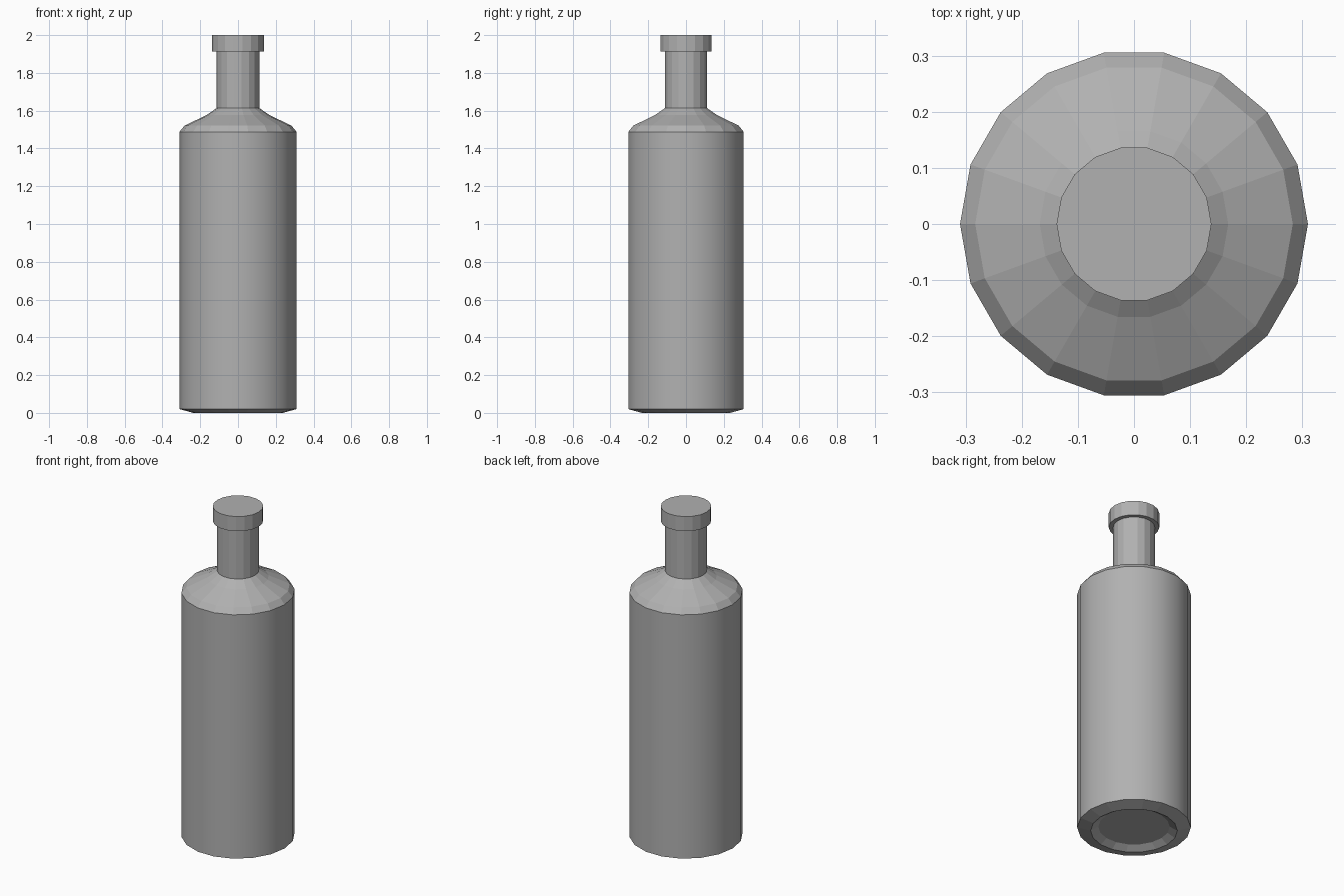
import bpy, bmesh, math

if "Cube" in bpy.data.objects:
    bpy.data.objects.remove(bpy.data.objects["Cube"])

SIDES = 18

grey = bpy.data.materials.new("dark_grey")
grey.diffuse_color = (0.44, 0.44, 0.44, 1)
grey.use_nodes = True
grey.node_tree.nodes["Principled BSDF"].inputs["Base Color"].default_value = grey.diffuse_color


def lathe(name, profile, smooth_band):
    """Revolve (radius, z) points round z, cap both ends, smooth one band."""
    bm = bmesh.new()
    rings = []
    for r, z in profile:
        rings.append([bm.verts.new((r * math.cos(2 * math.pi * i / SIDES),
                                    r * math.sin(2 * math.pi * i / SIDES), z))
                      for i in range(SIDES)])
    for k, (a, b) in enumerate(zip(rings, rings[1:])):
        for i in range(SIDES):
            j = (i + 1) % SIDES
            face = bm.faces.new((a[i], a[j], b[j], b[i]))
            face.smooth = k == smooth_band
    bm.faces.new(rings[0][::-1])
    bm.faces.new(rings[-1])
    bmesh.ops.recalc_face_normals(bm, faces=bm.faces)
    # keep the rims of the smooth band crisp
    for e in bm.edges:
        if len({f.smooth for f in e.link_faces}) == 2:
            e.smooth = False
    mesh = bpy.data.meshes.new(name)
    bm.to_mesh(mesh)
    bm.free()
    mesh.materials.append(grey)
    obj = bpy.data.objects.new(name, mesh)
    bpy.context.collection.objects.link(obj)
    return obj


# Whole bottle: recessed base, chamfer, smooth body, faceted shoulder, neck, lip
lathe("bottle", [
    (0.195, 0.025), (0.237, 0.0),
    (0.31, 0.02), (0.31, 1.488),
    (0.283, 1.521), (0.168, 1.576), (0.114, 1.613),
    (0.114, 1.912), (0.138, 1.912), (0.138, 2.0),
], smooth_band=2)
